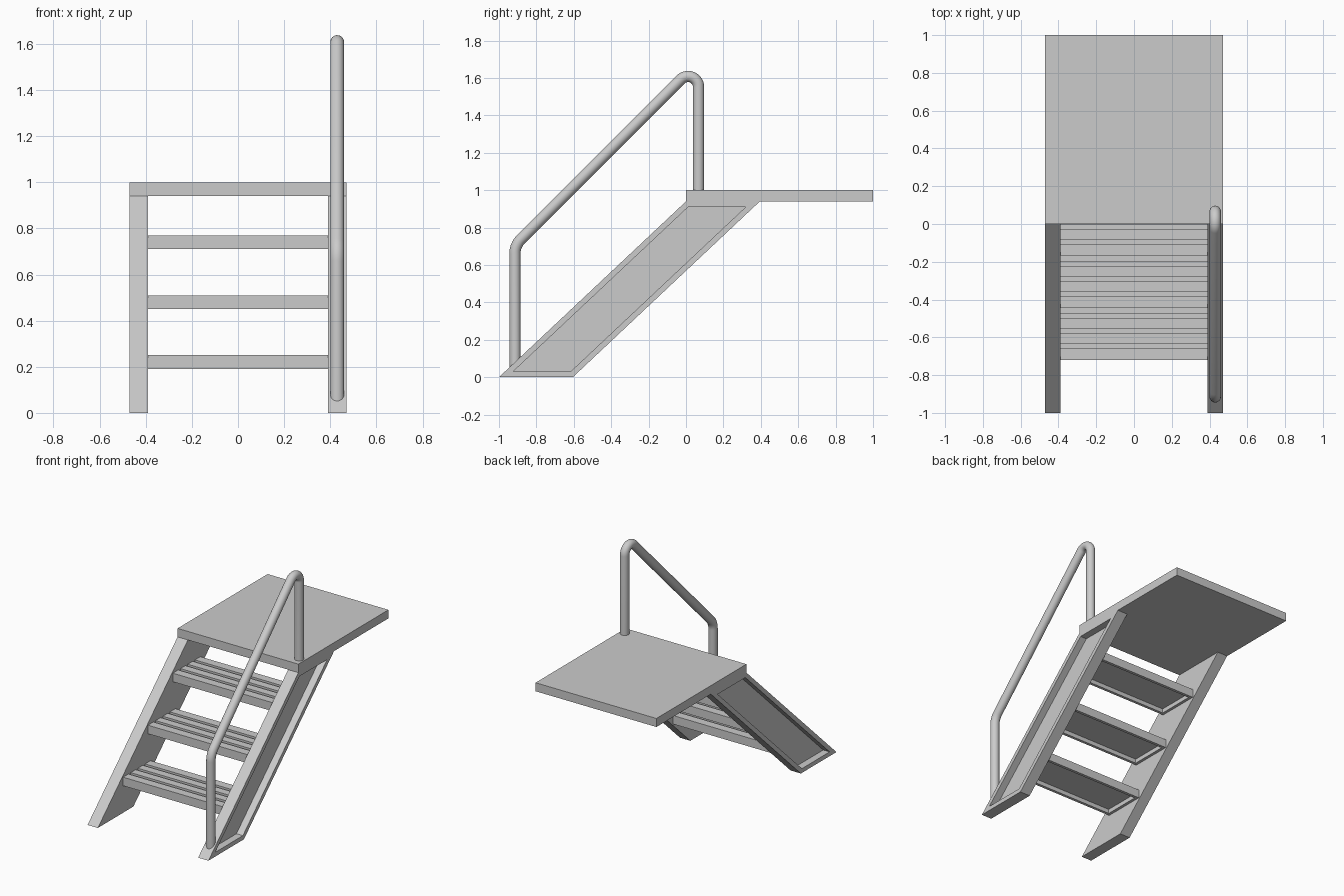
import bpy, bmesh, math
from mathutils import Vector

if "Cube" in bpy.data.objects:
    bpy.data.objects.remove(bpy.data.objects["Cube"])

SLOPE = 0.94  # stair rise per unit of run


def finish(bm, name):
    bmesh.ops.recalc_face_normals(bm, faces=bm.faces)
    me = bpy.data.meshes.new(name)
    bm.to_mesh(me)
    bm.free()
    ob = bpy.data.objects.new(name, me)
    bpy.context.collection.objects.link(ob)
    return ob


def prism(name, profile, x0, x1, recess_dir=None, rim=0.0, depth=0.0):
    """Extrude a (y, z) profile along x; optionally hollow the face pointing along recess_dir."""
    bm = bmesh.new()
    a = [bm.verts.new((x0, y, z)) for y, z in profile]
    b = [bm.verts.new((x1, y, z)) for y, z in profile]
    bm.faces.new(a)
    bm.faces.new(b[::-1])
    n = len(a)
    for i in range(n):
        bm.faces.new((a[i], b[i], b[(i + 1) % n], a[(i + 1) % n]))
    bmesh.ops.recalc_face_normals(bm, faces=bm.faces)
    if recess_dir:
        d = Vector(recess_dir)
        # outermost face pointing in the requested direction
        face = max((f for f in bm.faces if f.normal.dot(d) > 0.99),
                   key=lambda f: f.calc_center_median().dot(d))
        for dep in (0, depth):
            bmesh.ops.inset_region(bm, faces=[face], thickness=0.0 if dep else rim,
                                   use_even_offset=True) if not dep else None
        ext = bmesh.ops.extrude_discrete_faces(bm, faces=[face])["faces"][0]
        bmesh.ops.translate(bm, verts=ext.verts, vec=-d * depth)
    return finish(bm, name)


# Platform
prism("platform", [(0, 0.94), (1, 0.94), (1, 1), (0, 1)], -0.47, 0.47)

# Channel-shaped side stringers, open outward
side = [(-1, 0), (-0.605, 0), (0.395, 0.94), (0, 0.94)]
for s, label in ((-1, "left"), (1, "right")):
    prism("stringer_" + label, side, s * 0.39, s * 0.47, (s, 0, 0), 0.03, 0.05)

# Grooved treads, hollow underneath
for i in range(3):
    top, y = 0.25 + 0.26 * i, -0.72 + 0.26 / SLOPE * i
    prof = [(y, top - 0.06), (y, top)]
    for g in range(3):
        g0 = y + 0.06 + 0.08 * g
        g1 = g0 + 0.025
        prof += [(g0, top), (g0, top - 0.015), (g1, top - 0.015), (g1, top)]
    prof += [(y + 0.305, top), (y + 0.305, top - 0.06)]
    prism(f"tread_{i + 1}", prof, -0.39, 0.39, (0, 0, -1), 0.02, 0.03)


# Handrail: round tube swept along a path with two bends
def arc(cy, cz, r, a0, a1, n):
    return [(cy + r * math.cos(math.radians(a0 + (a1 - a0) * k / n)),
             cz + r * math.sin(math.radians(a0 + (a1 - a0) * k / n))) for k in range(n + 1)]


foot_y, end_y, line, r1, r2 = -0.915, 0.067, 1.62, 0.11, 0.056
c1y = foot_y + r1
c1z = c1y + line - r1 * math.sqrt(2)
c2y = end_y - r2
c2z = c2y + line - r2 * math.sqrt(2)
path = [(foot_y, SLOPE * (foot_y + 1))]
path += arc(c1y, c1z, r1, 180, 135, 8) + arc(c2y, c2z, r2, 135, 0, 14)
path += [(end_y, 1.0)]

bm = bmesh.new()
rings, SIDES, RAD = [], 24, 0.03
pts = [Vector((0.43, y, z)) for y, z in path]
for i, p in enumerate(pts):
    t = Vector()
    if i > 0:
        t += (p - pts[i - 1]).normalized()
    if i < len(pts) - 1:
        t += (pts[i + 1] - p).normalized()
    t.normalize()
    nrm = Vector((0, -t.z, t.y))
    ring = []
    for k in range(SIDES):
        a = 2 * math.pi * k / SIDES
        co = p + RAD * (math.cos(a) * Vector((1, 0, 0)) + math.sin(a) * nrm)
        if i == 0:  # foot is cut to the stringer slope
            co.z = SLOPE * (co.y + 1)
        ring.append(bm.verts.new(co))
    rings.append(ring)
for r, q in zip(rings, rings[1:]):
    for k in range(SIDES):
        j = (k + 1) % SIDES
        bm.faces.new((r[k], r[j], q[j], q[k]))
bm.faces.new(rings[0])
bm.faces.new(rings[-1])
rail = finish(bm, "handrail")
bpy.context.view_layer.objects.active = rail
rail.select_set(True)
bpy.ops.object.shade_smooth_by_angle(angle=math.radians(35))
